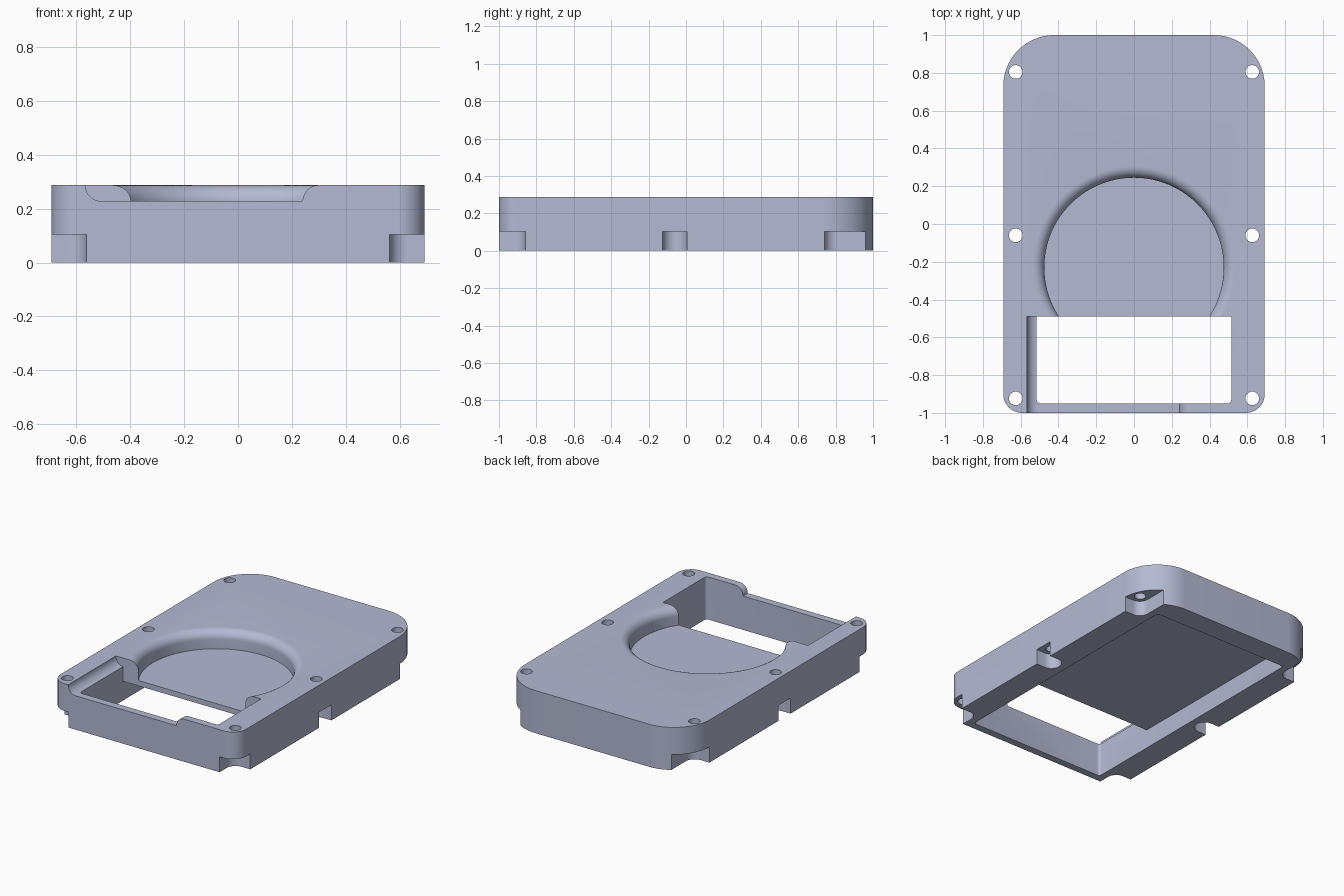
import bpy, bmesh, math

if "Cube" in bpy.data.objects:
    bpy.data.objects.remove(bpy.data.objects["Cube"])

TOP, SILL = 0.287, 0.228       # top face, lowered front sill
FLOOR, CEIL = 0.166, 0.13      # round recess floor, underside ceiling
R = TOP - SILL                 # rounding radius of the recess edges

mat = bpy.data.materials.new("blue_grey")
mat.diffuse_color = (0.46, 0.49, 0.65, 1)
mat.use_nodes = True
mat.node_tree.nodes["Principled BSDF"].inputs["Base Color"].default_value = mat.diffuse_color


def arc(cx, cy, r, a0, a1, n):
    """Points on an arc, angles in degrees."""
    return [(cx + r * math.cos(math.radians(a0 + (a1 - a0) * i / n)),
             cy + r * math.sin(math.radians(a0 + (a1 - a0) * i / n))) for i in range(n + 1)]


def rounded_rect(x0, y0, x1, y1, r, n):
    """Counter-clockwise outline; r = radii of front-left, front-right, back-right, back-left."""
    corners = [(x0, y0, 1, 1), (x1, y0, -1, 1), (x1, y1, -1, -1), (x0, y1, 1, -1)]
    pts = []
    for k, (x, y, sx, sy) in enumerate(corners):
        if r[k]:
            pts += arc(x + sx * r[k], y + sy * r[k], r[k], 180 + 90 * k, 270 + 90 * k, n)
        else:
            pts.append((x, y))
    return pts


def prism(name, pts, a, b, along="z"):
    """Extrude a 2D outline between a and b along z, or an xz outline along y."""
    bm = bmesh.new()
    place = (lambda p, t: (p[0], p[1], t)) if along == "z" else (lambda p, t: (p[0], t, p[1]))
    lo = [bm.verts.new(place(p, a)) for p in pts]
    hi = [bm.verts.new(place(p, b)) for p in pts]
    bm.faces.new(lo)
    bm.faces.new(hi)
    for i in range(len(pts)):
        j = (i + 1) % len(pts)
        bm.faces.new((lo[i], lo[j], hi[j], hi[i]))
    return finish(name, bm)


def finish(name, bm):
    bmesh.ops.recalc_face_normals(bm, faces=bm.faces)
    me = bpy.data.meshes.new(name)
    bm.to_mesh(me)
    bm.free()
    me.materials.append(mat)
    ob = bpy.data.objects.new(name, me)
    bpy.context.collection.objects.link(ob)
    return ob


# Housing block
housing = prism("housing", rounded_rect(-0.692, -1, 0.692, 1, (0.1, 0.1, 0.27, 0.27), 20), 0, TOP)
cutters = []

# Hollow underside and the opening through the top
cutters.append(prism("underside_cutter",
                     rounded_rect(-0.515, -0.95, 0.515, 0.845, (0.02,) * 4, 5), -0.1, CEIL))
cutters.append(prism("window_cutter",
                     rounded_rect(-0.515, -0.95, 0.515, -0.49, (0.02, 0.02, 0, 0), 5), -0.2, 0.5))

# Lowered front sill: hollow fillet on the left, rounded-over edge on the right
sill = arc(-0.567 + R, TOP, R, 180, 270, 10) + arc(0.24 + R, SILL, R, 180, 90, 10)
sill += [(0.24 + R, 0.4), (-0.567, 0.4)]
cutters.append(prism("sill_cutter", sill, -1.1, -0.49, "y"))

# Round recess: upright wall with a rounded-over rim
profile = [(0.475, FLOOR)]
profile += [(0.475 + R - x, z) for x, z in arc(0, SILL, R, 0, 90, 10)] + [(0.475 + R, 0.4)]
bm = bmesh.new()
N = 96
rings = [[bm.verts.new((r * math.cos(2 * math.pi * i / N), -0.23 + r * math.sin(2 * math.pi * i / N), z))
          for i in range(N)] for r, z in profile]
for a, b in zip(rings, rings[1:]):
    for i in range(N):
        j = (i + 1) % N
        bm.faces.new((a[i], a[j], b[j], b[i]))
bm.faces.new(rings[0])
bm.faces.new(rings[-1])
recess = finish("recess_cutter", bm)

# Keep the recess behind the window's back edge, so the front walls stay whole
keep = prism("recess_limit", [(-0.8, -0.5), (0.8, -0.5), (0.8, 0.8), (-0.8, 0.8)], -0.1, 0.6)
limit = recess.modifiers.new("limit", "BOOLEAN")
limit.operation, limit.solver, limit.object = "INTERSECT", "EXACT", keep
cutters.append(recess)

# Screw holes and the notches below them, mirrored left and right
r, hx = 0.065, 0.628
for s in (-1, 1):
    for label, y, angles, ends in (
            ("front", -0.923, (180, 90), [(0.8, -0.923 + r), (0.8, -1.1), (hx - r, -1.1)]),
            ("middle", -0.06, (270, 90), [(0.8, -0.06 + r), (0.8, -0.06 - r)]),
            ("back", 0.805, (180, 270), [(0.8, 0.805 - r), (0.8, 1.1), (hx - r, 1.1)])):
        notch = arc(hx, y, r, *angles, 16) + ends
        cutters.append(prism(label + "_notch_cutter", [(s * px, py) for px, py in notch], -0.1, 0.104))
        cutters.append(prism(label + "_hole_cutter", arc(s * 0.626, y, 0.036, 0, 352.5, 47), -0.3, 0.6))

# Cut everything out of the housing, then bake and drop the cutters
for c in cutters:
    m = housing.modifiers.new(c.name, "BOOLEAN")
    m.operation, m.solver, m.object = "DIFFERENCE", "EXACT", c
bpy.context.view_layer.update()
result = bpy.data.meshes.new_from_object(housing.evaluated_get(bpy.context.evaluated_depsgraph_get()))
housing.modifiers.clear()
housing.data = result
for c in cutters + [keep]:
    bpy.data.objects.remove(c)

bpy.context.view_layer.objects.active = housing
housing.select_set(True)
bpy.ops.object.shade_smooth_by_angle(angle=math.radians(30))
